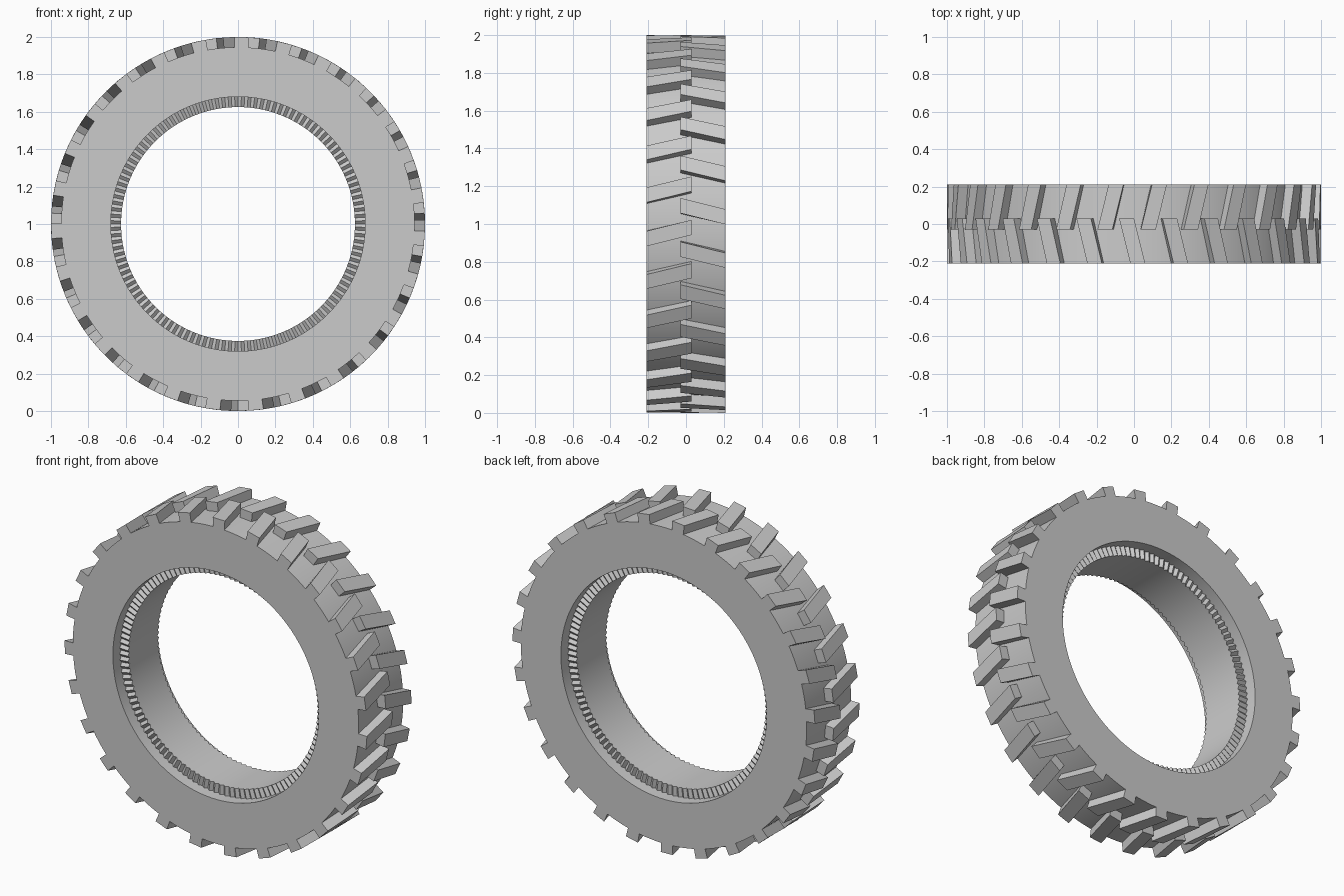
import bpy, bmesh
from math import cos, sin, pi, radians

if "Cube" in bpy.data.objects:
    bpy.data.objects.remove(bpy.data.objects["Cube"])

HALF = 0.21        # half of the tyre width
TREADS = 27        # lugs in each row
TEETH = 120        # fine teeth around each rim seat
PITCH = 2 * pi / TREADS

rubber = bpy.data.materials.new("grey_rubber")
rubber.use_nodes = True
rubber.diffuse_color = (0.6, 0.6, 0.6, 1)
rubber.node_tree.nodes["Principled BSDF"].inputs["Base Color"].default_value = (0.6, 0.6, 0.6, 1)


def polar(r, angle, y):
    return (r * cos(angle), y, 1 + r * sin(angle))


def finish(bm, name):
    bmesh.ops.recalc_face_normals(bm, faces=bm.faces)
    mesh = bpy.data.meshes.new(name)
    bm.to_mesh(mesh)
    bm.free()
    obj = bpy.data.objects.new(name, mesh)
    bpy.context.collection.objects.link(obj)
    mesh.materials.append(rubber)
    bpy.ops.object.select_all(action='DESELECT')
    obj.select_set(True)
    bpy.context.view_layer.objects.active = obj
    bpy.ops.object.shade_smooth_by_angle(angle=radians(25))
    return obj


# Tyre body: a closed profile swept round the axle, with zigzag rim seats
def tyre_body():
    seat, tooth = HALF - 0.07, 0.007
    # radius, y, tooth direction
    half = [(0.945, HALF, 0), (0.68, HALF, 0), (0.68, seat, 1), (0.625, seat, 1)]
    profile = half + [(r, -y, -t) for r, y, t in reversed(half)]
    steps = TEETH * 2
    bm = bmesh.new()
    rings = []
    for i in range(steps):
        side = tooth if i % 2 else -tooth
        rings.append([bm.verts.new(polar(r, pi * i / TEETH, y + t * side))
                      for r, y, t in profile])
    n = len(profile)
    for i in range(steps):
        a, b = rings[i], rings[(i + 1) % steps]
        for j in range(n):
            k = (j + 1) % n
            bm.faces.new((a[j], a[k], b[k], b[j]))
    return finish(bm, "tyre_body")


# Tread row: slanted lugs running from one edge to just past the middle
def tread_row(name, side, start):
    bm = bmesh.new()
    width, slant = 0.08, 0.06
    for i in range(TREADS):
        base = start + i * PITCH
        layers = []
        for r in (0.935, 1.0):
            layers.append([bm.verts.new(polar(r, base + shift + edge * width / 2, y))
                           for y, shift, edge in ((side * HALF, 0, -1),
                                                  (side * HALF, 0, 1),
                                                  (-side * 0.03, slant, 1),
                                                  (-side * 0.03, slant, -1))])
        low, top = layers
        bm.faces.new(low)
        bm.faces.new(top)
        for j in range(4):
            k = (j + 1) % 4
            bm.faces.new((low[j], low[k], top[k], top[j]))
    return finish(bm, name)


tyre_body()
first = radians(88.85)
tread_row("front_tread_lugs", -1, first)
tread_row("back_tread_lugs", 1, first - PITCH / 2)
